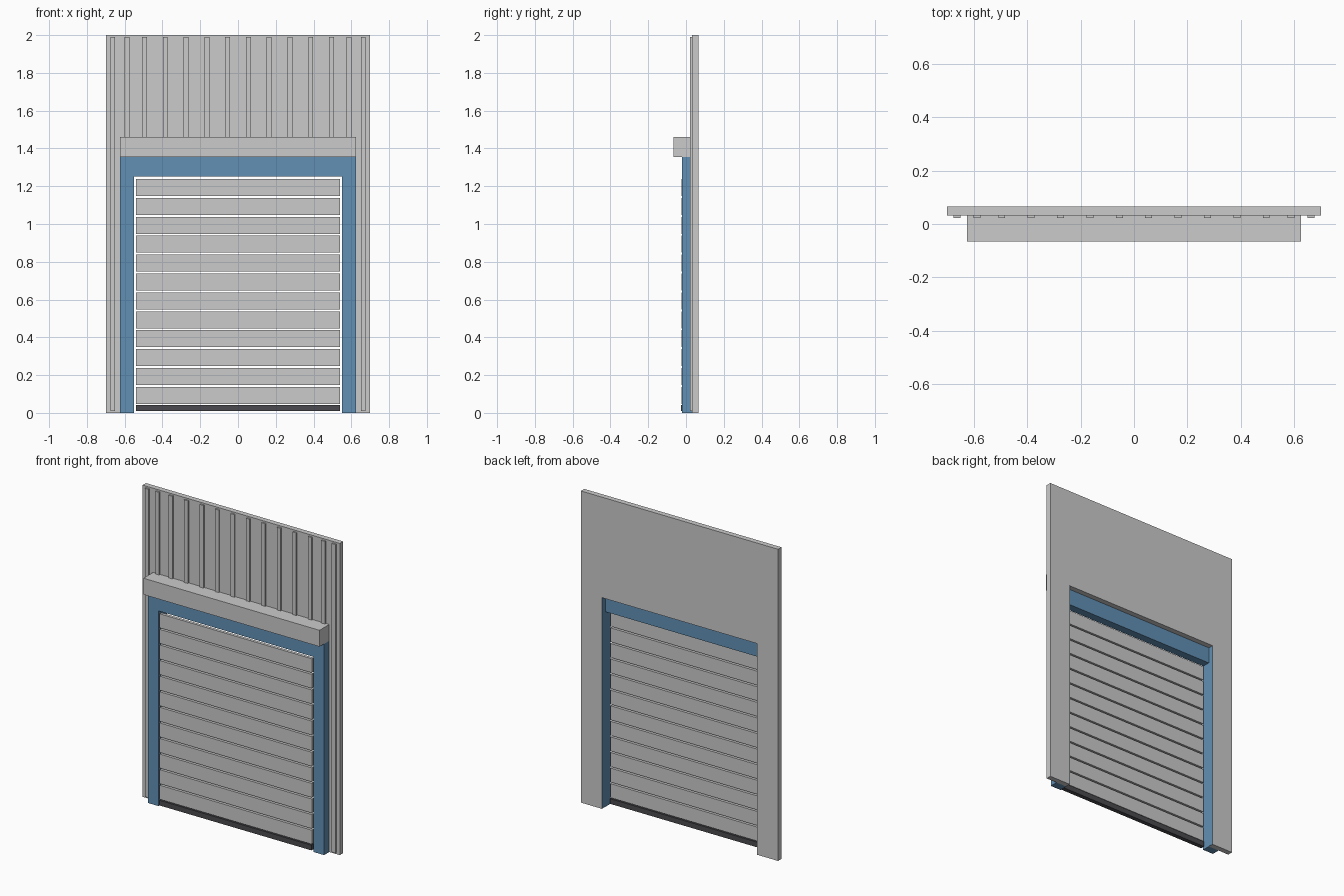
import bpy, bmesh

if "Cube" in bpy.data.objects:
    bpy.data.objects.remove(bpy.data.objects["Cube"])


def material(name, rgb):
    m = bpy.data.materials.new(name)
    m.diffuse_color = (*rgb, 1)
    m.use_nodes = True
    m.node_tree.nodes["Principled BSDF"].inputs["Base Color"].default_value = m.diffuse_color
    return m


BLUE = material("frame_blue", (0.12, 0.28, 0.46))
DARK = material("seal_dark", (0.07, 0.07, 0.08))


def add_object(name, bm, mat=None):
    me = bpy.data.meshes.new(name)
    bmesh.ops.recalc_face_normals(bm, faces=bm.faces)
    bm.to_mesh(me)
    bm.free()
    ob = bpy.data.objects.new(name, me)
    bpy.context.collection.objects.link(ob)
    if mat:
        me.materials.append(mat)
    return ob


def box(name, x, y, z, mat=None):
    """Box from (min, max) pairs."""
    bm = bmesh.new()
    vs = bmesh.ops.create_cube(bm, size=1)["verts"]
    for v in vs:
        v.co = [r[0] if c < 0 else r[1] for c, r in zip(v.co, (x, y, z))]
    return add_object(name, bm, mat)


def arch(name, outer, top, inner, head, y, mat=None):
    """Upside-down U profile extruded along y."""
    pts = [(-outer, 0), (-outer, top), (outer, top), (outer, 0),
           (inner, 0), (inner, head), (-inner, head), (-inner, 0)]
    bm = bmesh.new()
    face = bm.faces.new([bm.verts.new((px, y[0], pz)) for px, pz in pts])
    ext = bmesh.ops.extrude_face_region(bm, geom=[face], use_keep_orig=True)["geom"]
    for v in ext:
        if isinstance(v, bmesh.types.BMVert):
            v.co.y = y[1]
    return add_object(name, bm, mat)


BACK, WALL_FRONT, RIB_FRONT = 0.066, 0.032, 0.022

# Wall panel with door opening
arch("wall_panel", 0.70, 2.0, 0.551, 1.355, (WALL_FRONT, BACK))

# Vertical cladding ribs: short above the door, full height at the edges
for side in (-1, 1):
    for i, rx in enumerate([0.055, 0.165, 0.275, 0.385, 0.495, 0.588, 0.663]):
        c = side * rx
        low = 0.01 if rx > 0.62 else 1.37
        box(f"cladding_rib_{'left' if side < 0 else 'right'}_{i + 1}",
            (c - 0.013, c + 0.013), (RIB_FRONT, WALL_FRONT), (low, 1.99))

# Blue door frame, with reveals lining the sides of the opening
arch("door_frame", 0.625, 1.355, 0.55, 1.252, (-0.02, WALL_FRONT), BLUE)
for side in (-1, 1):
    box("frame_reveal", sorted((side * 0.55, side * 0.555)),
        (WALL_FRONT, BACK - 0.001), (0.001, 1.354), BLUE)

# Shutter housing above the frame
box("shutter_housing", (-0.625, 0.625), (-0.066, WALL_FRONT), (1.355, 1.46))

# Shutter slats and bottom seal
for i in range(12):
    z = 0.048 + 0.1 * i
    box(f"shutter_slat_{i + 1}", (-0.54, 0.54), (-0.023, -0.004), (z, z + 0.09))
box("bottom_seal", (-0.54, 0.54), (-0.027, 0.0), (0.01, 0.043), DARK)
